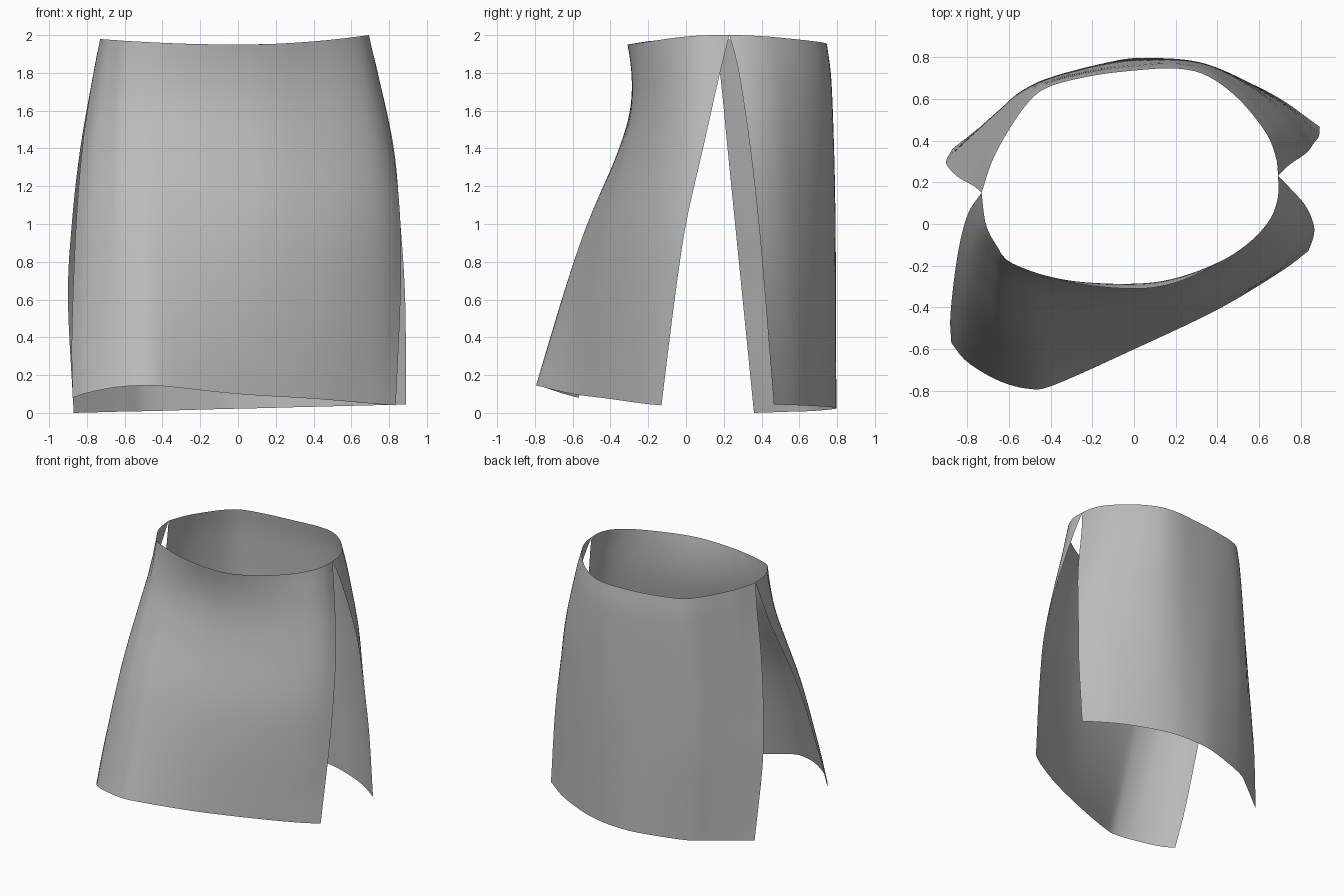
import bpy
import bmesh
import math
from mathutils import Vector

cube = bpy.data.objects.get("Cube")
if cube:
    bpy.data.objects.remove(cube, do_unlink=True)

COLUMNS, ROWS = 56, 40

# One cloth colour for the whole skirt
cloth = bpy.data.materials.new("grey cloth")
cloth.use_nodes = True
grey = (0.5, 0.5, 0.5, 1)
cloth.diffuse_color = grey
cloth.node_tree.nodes["Principled BSDF"].inputs["Base Color"].default_value = grey


def smooth_path(points, count):
    """Smooth curve through the points, resampled evenly by length."""
    pts = [Vector(p) for p in points]
    pts = [pts[0] * 2 - pts[1]] + pts + [pts[-1] * 2 - pts[-2]]
    dense = []
    for a, b, c, d in zip(pts, pts[1:], pts[2:], pts[3:]):
        for step in range(24):
            t = step / 24
            dense.append(b + (c - a) * t / 2
                         + (a * 2 - b * 5 + c * 4 - d) * t * t / 2
                         + (b * 3 - a - c * 3 + d) * t ** 3 / 2)
    dense.append(pts[-2])
    lengths = [0]
    for a, b in zip(dense, dense[1:]):
        lengths.append(lengths[-1] + (b - a).length)
    result, seg = [], 0
    for i in range(count + 1):
        goal = lengths[-1] * i / count
        while seg < len(dense) - 2 and lengths[seg + 1] < goal:
            seg += 1
        span = lengths[seg + 1] - lengths[seg]
        result.append(dense[seg].lerp(dense[seg + 1], (goal - lengths[seg]) / span))
    return result


def waist(points):
    """Waistline dips at front and back and rises to the side seams."""
    return [(x, y, 1.95 + (0.105 if x > 0 else 0.055) * x * x) for x, y in points]


def cloth_panel(name, top, hem, start_edge, end_edge, tuck=0):
    """Cloth sheet spanned between waist, hem and two open side edges."""
    start_edge = [top[0]] + start_edge + [hem[0]]
    end_edge = [top[-1]] + end_edge + [hem[-1]]
    top, hem = smooth_path(top, COLUMNS), smooth_path(hem, COLUMNS)
    start, end = smooth_path(start_edge, ROWS), smooth_path(end_edge, ROWS)
    bm = bmesh.new()
    grid = []
    for j in range(ROWS + 1):
        v = j / ROWS
        row = []
        for i in range(COLUMNS + 1):
            u = i / COLUMNS
            corners = top[0].lerp(top[-1], u).lerp(hem[0].lerp(hem[-1], u), v)
            p = top[i].lerp(hem[i], v) + start[j].lerp(end[j], u) - corners
            p.y += tuck * math.sin(math.pi * u) * v * (1 - v) ** 3
            row.append(bm.verts.new(p))
        grid.append(row)
    for upper, lower in zip(grid, grid[1:]):
        for i in range(COLUMNS):
            bm.faces.new((upper[i], lower[i], lower[i + 1], upper[i + 1]))
    mesh = bpy.data.meshes.new(name)
    bm.to_mesh(mesh)
    bm.free()
    mesh.materials.append(cloth)
    obj = bpy.data.objects.new(name, mesh)
    bpy.context.collection.objects.link(obj)
    for face in mesh.polygons:
        face.use_smooth = True
    return obj


# Front panel, flaring forward on its right side
cloth_panel(
    "front_panel",
    waist([(-.73, .15), (-.71, 0), (-.66, -.1), (-.58, -.19), (-.3, -.28),
           (0, -.31), (.2, -.28), (.4, -.19), (.55, -.09), (.65, .02),
           (.69, .13), (.69, .23)]),
    [(-.875, -.57, .08), (-.8, -.66, .105), (-.65, -.75, .135), (-.5, -.79, .145),
     (-.38, -.77, .14), (0, -.6, .1), (.4, -.41, .075), (.7, -.23, .05),
     (.835, -.13, .04)],
    [(-.79, .06, 1.65), (-.83, -.07, 1.35), (-.86, -.25, .95), (-.88, -.45, .4)],
    [(.74, .18, 1.8), (.82, .09, 1.4), (.86, 0, 1), (.86, -.06, .6)],
    tuck=0.65)

# Back panel, hanging almost straight
cloth_panel(
    "back_panel",
    waist([(.69, .23), (.68, .32), (.63, .44), (.5, .6), (.35, .71), (.2, .745),
           (0, .735), (-.2, .71), (-.4, .66), (-.5, .59), (-.6, .45),
           (-.68, .3), (-.73, .15)]),
    [(.89, .465, .045), (.7, .6, .04), (.5, .7, .035), (.3, .77, .03),
     (.12, .795, .025), (-.1, .78, .02), (-.45, .67, .01), (-.6, .57, .007),
     (-.87, .36, 0)],
    [(.74, .28, 1.8), (.825, .34, 1.4), (.86, .385, 1), (.885, .42, .6)],
    [(-.765, .18, 1.8), (-.835, .22, 1.4), (-.88, .26, 1), (-.9, .3, .6)])
